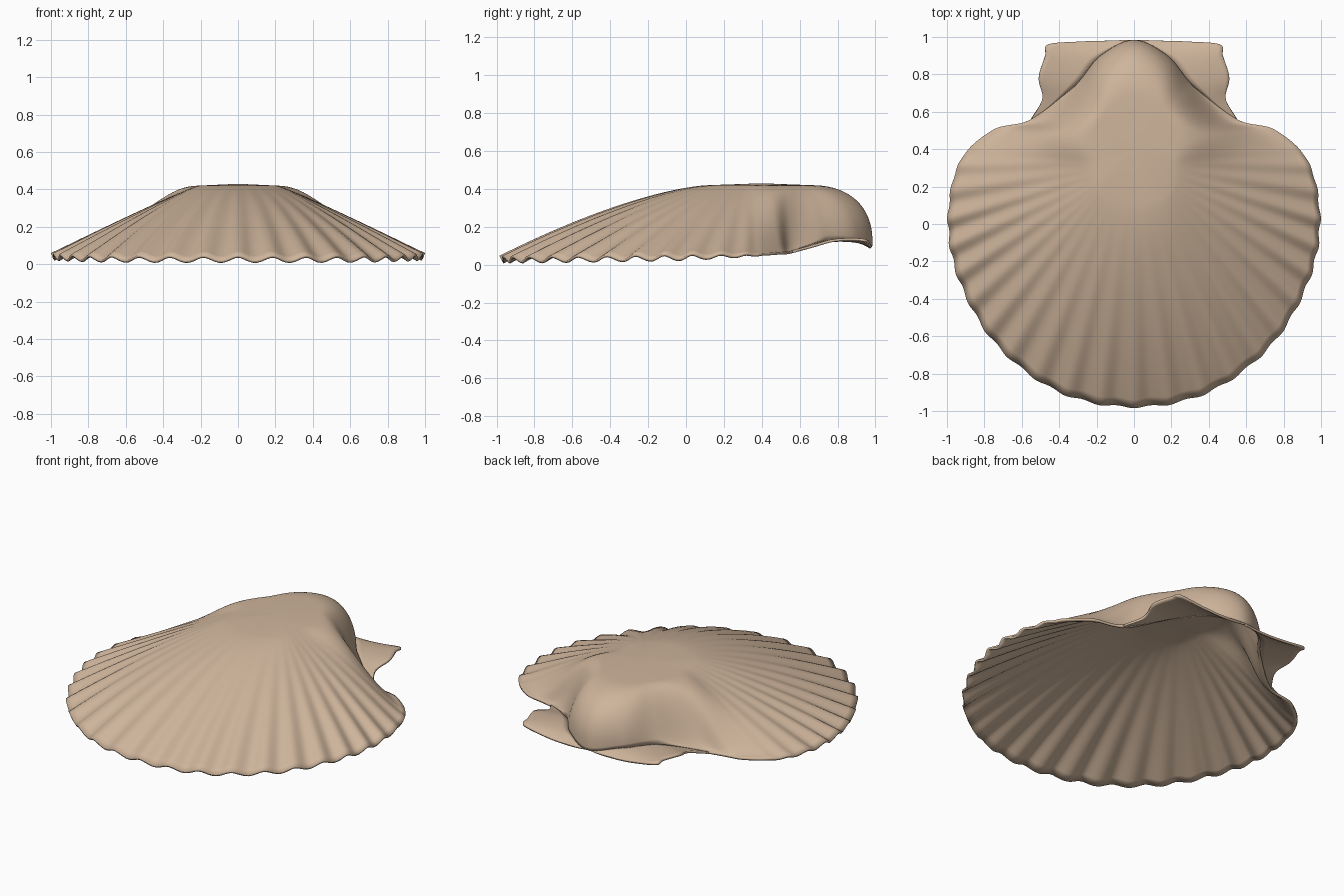
import bpy
import bmesh
import math
from mathutils import Vector

cube = bpy.data.objects.get("Cube")
if cube:
    bpy.data.objects.remove(cube, do_unlink=True)

shell_tan = bpy.data.materials.new("shell_tan")
shell_tan.use_nodes = True
COLOUR = (0.62, 0.46, 0.33, 1)
shell_tan.diffuse_color = COLOUR
shell_tan.node_tree.nodes["Principled BSDF"].inputs["Base Color"].default_value = COLOUR

# Half shell sections, front to hinge:
# rim x, y, z, crown x, y, then the two roundness exponents of the section
SECTIONS = [
    (0, -.985, .033, 0, .12, 1.5, 1),
    (.4, -.905, .033, .1, .13, 1.4, 1),
    (.73, -.66, .035, .17, .16, 1.25, 1),
    (.93, -.33, .04, .2, .2, 1.15, 1),
    (1, 0, .046, .21, .26, 1.1, 1),
    (.94, .32, .056, .21, .33, 1.3, 1.2),
    (.76, .5, .068, .2, .42, 2.3, 2.2),
    (.55, .56, .075, .18, .52, 2.8, 2.6),
    (.32, .74, .13, .15, .58, 2.3, 1),
    (.18, .9, .13, .1, .63, 2.2, .5),
    (0, .985, .1, 0, .66, 2.2, .4),
]
# Outer edge of one hinge ear, from the notch to the hinge point
EAR_EDGE = [
    (.55, .56, .075), (.49, .67, .105), (.51, .78, .135), (.475, .9, .14),
    (.46, .96, .13), (.3, .975, .105), (.15, .98, .095), (0, .985, .1),
]
EAR_START = 7          # section where the ear leaves the rim
RIB_END = 5.5          # section where the ribs die out
CROWN_HEIGHT = .42
RIBS_PER_SECTION = 2.2


def spline(points, t):
    """Smooth curve through points, with t counted in points."""
    pts = [Vector(p) for p in points]
    i = min(int(t), len(pts) - 2)
    f = t - i
    b, c = pts[i], pts[i + 1]
    a = pts[i - 1] if i > 0 else b * 2 - c
    d = pts[i + 2] if i + 2 < len(pts) else c * 2 - b
    return (b * 2 + (c - a) * f + (a * 2 - b * 5 + c * 4 - d) * f ** 2
            + (b * 3 - a - c * 3 + d) * f ** 3) / 2


def mirrored_section(t):
    """Section at t, with the curve continued across the centre line."""
    def flip(s):
        return (-s[0], s[1], s[2], -s[3]) + tuple(s[4:])
    full = [flip(SECTIONS[1])] + SECTIONS + [flip(SECTIONS[-2])]
    return spline(full, t + 1)


def body_point(t, u):
    """Point on the valve: t runs round the rim, u from rim to crown."""
    x, y, z, cx, cy, p, q = mirrored_section(t)
    a = u ** max(1, 1 / q)
    rise = max(0, 1 - (1 - a) ** p) ** q
    point = Vector((x, y, z)).lerp(Vector((cx, cy, z)), a)
    point.z += (CROWN_HEIGHT - z) * rise
    # Ribs fade toward the crown and the hinge
    fade = (1 - u) ** 2 * max(0, min(1, (RIB_END - t) / 1.5))
    wave = math.cos(math.tau * RIBS_PER_SECTION * t)
    outward = Vector((x - cx, y - cy, 0)).normalized()
    point += outward * (wave - 1) * .006 * fade
    point.z += wave * .014 * fade
    return point


def ear_point(s, v):
    """Point on the ear: s runs along its edge, v from edge to valve."""
    edge = spline(EAR_EDGE, s * (len(EAR_EDGE) - 1))
    root = body_point(EAR_START + s * (len(SECTIONS) - 1 - EAR_START), 0)
    return edge.lerp(root, v)


def build_sheet(name, func, columns, rows, length, cap=None):
    """Grid surface, mirrored across the centre and given thickness."""
    bm = bmesh.new()
    grid = [[bm.verts.new(func(length * i / columns, j / rows))
             for j in range(rows + 1)] for i in range(columns + 1)]
    for left, right in zip(grid, grid[1:]):
        for j in range(rows):
            bm.faces.new((left[j], right[j], right[j + 1], left[j + 1]))
    if cap:
        centre = bm.verts.new(cap)
        for left, right in zip(grid, grid[1:]):
            bm.faces.new((left[-1], right[-1], centre))
    bmesh.ops.remove_doubles(bm, verts=bm.verts, dist=.0005)
    mesh = bpy.data.meshes.new(name)
    bm.to_mesh(mesh)
    bm.free()
    mesh.materials.append(shell_tan)
    obj = bpy.data.objects.new(name, mesh)
    bpy.context.collection.objects.link(obj)
    mirror = obj.modifiers.new("mirror", 'MIRROR')
    mirror.merge_threshold = .001
    wall = obj.modifiers.new("wall", 'SOLIDIFY')
    wall.thickness = .014
    wall.offset = -1
    bpy.ops.object.select_all(action='DESELECT')
    obj.select_set(True)
    bpy.context.view_layer.objects.active = obj
    bpy.ops.object.shade_smooth_by_angle(angle=math.radians(50))


# Ribbed domed valve
build_sheet("ribbed_valve", body_point, 200, 24, len(SECTIONS) - 1,
            cap=(0, .4, .43))
# Flat ears either side of the hinge
build_sheet("hinge_ears", ear_point, 40, 8, 1)
